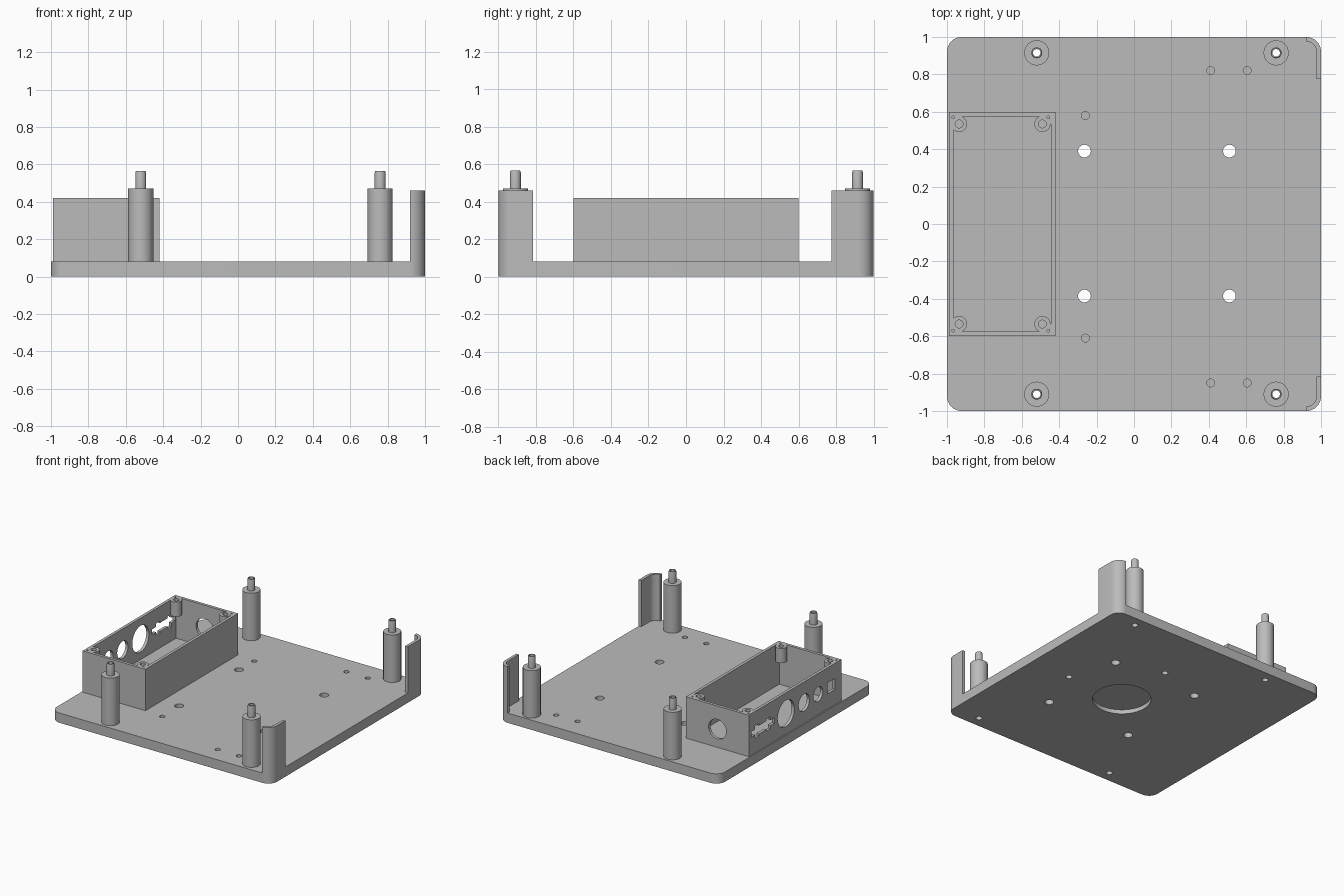
import bpy, bmesh, math
from mathutils import Matrix, Vector

cube = bpy.data.objects.get("Cube")
if cube:
    bpy.data.objects.remove(cube, do_unlink=True)

grey = bpy.data.materials.new("light grey plastic")
grey.use_nodes = True
COLOUR = (0.5, 0.5, 0.5, 1)
grey.diffuse_color = COLOUR
grey.node_tree.nodes["Principled BSDF"].inputs["Base Color"].default_value = COLOUR


def finish(name, bm):
    bmesh.ops.recalc_face_normals(bm, faces=bm.faces)
    mesh = bpy.data.meshes.new(name)
    bm.to_mesh(mesh)
    bm.free()
    mesh.materials.append(grey)
    obj = bpy.data.objects.new(name, mesh)
    bpy.context.collection.objects.link(obj)
    return obj


def add_box(bm, x0, x1, y0, y1, z0, z1):
    size = Matrix.Diagonal((x1 - x0, y1 - y0, z1 - z0, 1))
    mid = Matrix.Translation(((x0 + x1) / 2, (y0 + y1) / 2, (z0 + z1) / 2))
    bmesh.ops.create_cube(bm, size=1, matrix=mid @ size)


def add_rod(bm, centre, radius, depth, axis="Z", sides=32):
    turn = {"X": Matrix.Rotation(math.pi / 2, 4, "Y"),
            "Y": Matrix.Rotation(math.pi / 2, 4, "X"),
            "Z": Matrix.Identity(4)}[axis]
    bmesh.ops.create_cone(bm, cap_ends=True, segments=sides, radius1=radius,
                          radius2=radius, depth=depth,
                          matrix=Matrix.Translation(centre) @ turn)


def add_prism(bm, outline, z0, z1, matrix=Matrix.Identity(4)):
    face = bm.faces.new([bm.verts.new(matrix @ Vector((x, y, z0))) for x, y in outline])
    extruded = bmesh.ops.extrude_face_region(bm, geom=[face])["geom"]
    verts = [v for v in extruded if isinstance(v, bmesh.types.BMVert)]
    bmesh.ops.translate(bm, verts=verts,
                        vec=matrix.to_3x3() @ Vector((0, 0, z1 - z0)))


def arc(cx, cy, radius, start, steps=10):
    angles = [math.radians(start + 90 * i / steps) for i in range(steps + 1)]
    return [(cx + radius * math.cos(a), cy + radius * math.sin(a)) for a in angles]


def combine(target, bm, operation):
    tool = finish("tool", bm)
    tool.hide_render = True
    mod = target.modifiers.new(operation.lower(), "BOOLEAN")
    mod.operation, mod.solver, mod.object = operation, "EXACT", tool
    mod.use_self = True
    bpy.context.view_layer.objects.active = target
    bpy.ops.object.modifier_apply(modifier=mod.name)
    bpy.data.objects.remove(tool, do_unlink=True)


def smooth(obj):
    bpy.ops.object.select_all(action="DESELECT")
    obj.select_set(True)
    bpy.context.view_layer.objects.active = obj
    bpy.ops.object.shade_smooth_by_angle(angle=math.radians(30))


PLATE_TOP, CORNER = 0.08, 0.08
posts = [(x, y) for x in (-0.52, 0.76) for y in (-0.91, 0.915)]

# Rounded base plate
bm = bmesh.new()
inset = 1 - CORNER
outline = (arc(inset, inset, CORNER, 0) + arc(-inset, inset, CORNER, 90)
           + arc(-inset, -inset, CORNER, 180) + arc(inset, -inset, CORNER, 270))
add_prism(bm, outline, 0, PLATE_TOP)
plate = finish("base_plate", bm)

# Through holes, blind pilot holes and the round pocket underneath
bm = bmesh.new()
for x, y in posts:
    add_rod(bm, (x, y, 0.04), 0.024, 0.2)
for x in (-0.265, 0.51):
    for y in (-0.385, 0.39):
        add_rod(bm, (x, y, 0.04), 0.034, 0.2)
for x, y in [(-0.26, 0.58), (-0.26, -0.61)] + [(x, y) for x in (0.41, 0.605)
                                              for y in (0.82, -0.85)]:
    add_rod(bm, (x, y, PLATE_TOP), 0.021, 0.1)
for x, y in [(0.64, 0), (0.125, 0.51)]:
    add_rod(bm, (x, y, 0), 0.024, 0.1)
add_rod(bm, (0.12, 0, 0), 0.22, 0.07, sides=64)
combine(plate, bm, "DIFFERENCE")
smooth(plate)

# Hollow stepped posts, spun from a closed profile
for i, (x, y) in enumerate(posts):
    bm = bmesh.new()
    profile = [(0.024, PLATE_TOP), (0.067, PLATE_TOP), (0.067, 0.47), (0.029, 0.47),
               (0.029, 0.555), (0.026, 0.565), (0.02, 0.565), (0.02, 0.2), (0.024, 0.2)]
    ring = [bm.verts.new((x + r, y, z)) for r, z in profile]
    edges = [bm.edges.new((a, b)) for a, b in zip(ring, ring[1:] + ring[:1])]
    bmesh.ops.spin(bm, geom=ring + edges, cent=(x, y, 0), axis=(0, 0, 1),
                   angle=math.tau, steps=40, use_merge=True)
    bmesh.ops.remove_doubles(bm, verts=bm.verts, dist=1e-5)
    smooth(finish(f"post_{i + 1}", bm))

# Curved guard walls on the two left corners
WALL = 0.024
for name, side, end in (("back_guard", 1, 0.775), ("front_guard", -1, 0.815)):
    outer = [(1, end)] + arc(inset, inset, CORNER, 0)
    inner = [(1 - WALL, end)] + arc(inset, inset, CORNER - WALL, 0)
    bm = bmesh.new()
    add_prism(bm, [(x, side * y) for x, y in outer + inner[::-1]], PLATE_TOP, 0.46)
    smooth(finish(name, bm))

# Open-topped connector box
X0, X1, Y, TOP = -0.99, -0.42, 0.6, 0.42
bm = bmesh.new()
add_box(bm, X0, X1, -Y, Y, PLATE_TOP, TOP)
box = finish("connector_box", bm)
bm = bmesh.new()
add_box(bm, X0 + WALL, X1 - WALL, -Y + WALL, Y - WALL, PLATE_TOP - 0.1, TOP + 0.1)
combine(box, bm, "DIFFERENCE")

# Screw bosses hanging in its corners
bosses = [(x, s * 0.535, sx, s) for x, sx in ((-0.935, -1), (-0.49, 1)) for s in (-1, 1)]
for x, y, sx, sy in bosses:
    reach_x = X0 + 0.01 if sx < 0 else X1 - 0.01
    reach_y = sy * (Y - 0.01)
    bm = bmesh.new()
    add_rod(bm, (x, y, TOP - 0.06), 0.043, 0.12)
    combine(box, bm, "UNION")
    bm = bmesh.new()
    add_box(bm, *sorted((x, reach_x)), *sorted((y, reach_y)), TOP - 0.12, TOP)
    combine(box, bm, "UNION")

# Screw holes and ports through the walls
bm = bmesh.new()
for x, y, sx, sy in bosses:
    add_rod(bm, (x, y, TOP), 0.021, 0.18)
    add_rod(bm, (x + sx * 0.032, y + sy * 0.035, TOP), 0.007, 0.1, sides=12)
MID = 0.25
for y, radius in ((0.117, 0.108), (-0.117, 0.07), (-0.3, 0.06)):
    add_rod(bm, (X0, y, MID), radius, 0.1, "X", 40)
add_rod(bm, (-0.705, Y, MID - 0.02), 0.08, 0.1, "Y", 40)
add_box(bm, X0 - 0.05, X0 + 0.05, -0.52, -0.42, MID - 0.045, MID + 0.045)
# Stepped socket opening
quarter = [(0.15, 0.022), (0.1, 0.022), (0.1, 0.05), (0.05, 0.05), (0.05, 0.035)]
half = quarter + [(-u, v) for u, v in quarter[::-1]]
socket = half + [(-u, -v) for u, v in half]
to_wall = Matrix(((0, 0, 1, X0), (1, 0, 0, 0.417), (0, 1, 0, MID), (0, 0, 0, 1)))
add_prism(bm, socket, -0.05, 0.05, to_wall)
combine(box, bm, "DIFFERENCE")
smooth(box)
